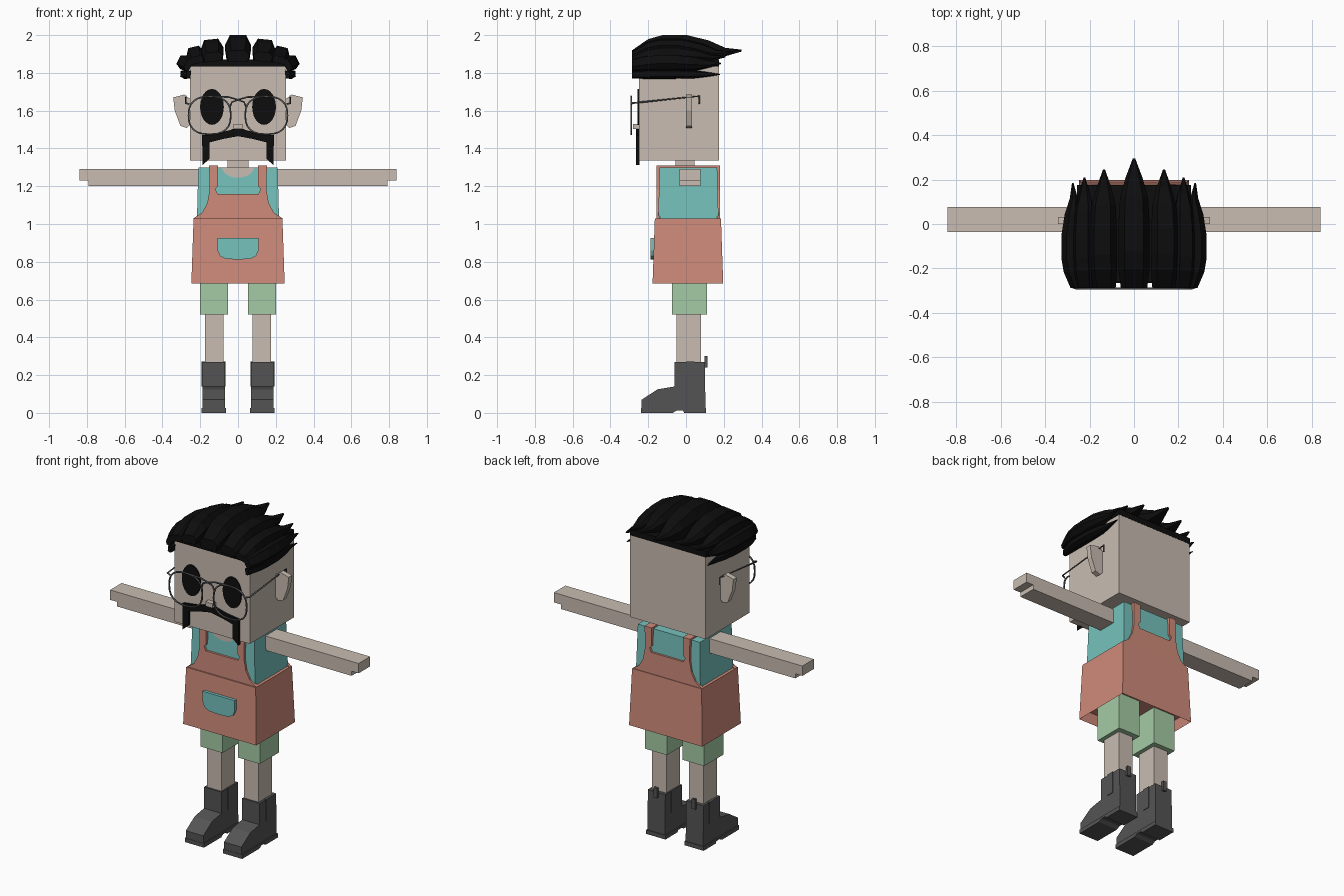
import bpy, bmesh, math
from mathutils import Vector

cube = bpy.data.objects.get("Cube")
if cube:
    bpy.data.objects.remove(cube, do_unlink=True)


def material(name, *rgb):
    lin = [((c / 255 + 0.055) / 1.055) ** 2.4 if c > 10 else c / 3295 for c in rgb] + [1]
    m = bpy.data.materials.new(name)
    m.use_nodes = True
    m.diffuse_color = lin
    m.node_tree.nodes["Principled BSDF"].inputs["Base Color"].default_value = lin
    return m


SKIN = material("skin", 200, 188, 177)
TEAL = material("teal cloth", 118, 194, 189)
CORAL = material("coral apron", 207, 139, 122)
GREEN = material("green shorts", 165, 203, 165)
BOOT = material("dark grey leather", 85, 84, 84)
BLACK = material("black", 13, 13, 13)
WIRE = material("grey wire", 88, 88, 90)
SIDES = (("left", 1), ("right", -1))


def finish(name, bm, mat):
    bmesh.ops.recalc_face_normals(bm, faces=bm.faces)
    me = bpy.data.meshes.new(name)
    bm.to_mesh(me)
    bm.free()
    me.materials.append(mat)
    ob = bpy.data.objects.new(name, me)
    bpy.context.collection.objects.link(ob)
    return ob


def loft(name, rings, mat):
    """Skin equal-length rings of points and cap both ends."""
    bm = bmesh.new()
    rows = [[bm.verts.new(p) for p in ring] for ring in rings]
    n = len(rows[0])
    for a, b in zip(rows, rows[1:]):
        for i in range(n):
            j = (i + 1) % n
            bm.faces.new((a[i], a[j], b[j], b[i]))
    bm.faces.new(rows[0])
    bm.faces.new(rows[-1])
    return finish(name, bm, mat)


def box(name, x, y, z, mat, flare=0):
    """Box from ranges; flare widens the bottom."""
    def ring(h, f):
        return [(x[0] - f, y[0] - f, h), (x[1] + f, y[0] - f, h),
                (x[1] + f, y[1] + f, h), (x[0] - f, y[1] + f, h)]
    return loft(name, [ring(z[0], flare), ring(z[1], 0)], mat)


def plate(name, outline, y, mat):
    """Extrude an x-z outline along y."""
    return loft(name, [[(px, d, pz) for px, pz in outline] for d in y], mat)


def mirrored(half):
    return half + [(-x, z) for x, z in reversed(half) if x > 0]


def oval(cx, cz, rx, rz, n=24, power=1):
    pts = []
    for i in range(n):
        c, s = math.cos(math.tau * i / n), math.sin(math.tau * i / n)
        pts.append((cx + rx * math.copysign(abs(c) ** power, c),
                    cz + rz * math.copysign(abs(s) ** power, s)))
    return pts


def wire(name, points, closed=False):
    cu = bpy.data.curves.new(name, "CURVE")
    cu.dimensions = "3D"
    cu.bevel_depth = 0.005
    cu.bevel_resolution = 1
    cu.use_fill_caps = True
    sp = cu.splines.new("POLY")
    sp.points.add(len(points) - 1)
    for p, co in zip(sp.points, points):
        p.co = (*co, 1)
    sp.use_cyclic_u = closed
    cu.materials.append(WIRE)
    ob = bpy.data.objects.new(name, cu)
    bpy.context.collection.objects.link(ob)


# Head and torso
box("head", (-.255, .255), (-.25, .175), (1.335, 1.84), SKIN)
box("neck", (-.055, .055), (-.055, .045), (1.28, 1.34), SKIN)
box("shirt", (-.21, .21), (-.14, .165), (1.0, 1.3), TEAL, .008)
plate("neckline", [p for p in oval(0, 1.3, .085, .055) if p[1] < 1.3005], (-.143, -.135), SKIN)

# Apron skirt with a hollow underside
apron = box("apron_skirt", (-.235, .235), (-.165, .185), (.685, 1.03), CORAL, .012)
bm = bmesh.new()
bm.from_mesh(apron.data)
under = min(bm.faces, key=lambda f: f.calc_center_median().z)
bmesh.ops.inset_region(bm, faces=[under], thickness=.02)
bmesh.ops.translate(bm, verts=under.verts[:], vec=(0, 0, .06))
bm.to_mesh(apron.data)
bm.free()

# Bib on both sides, joined by shoulder straps
bib = mirrored([(0, 1.02), (.235, 1.02), (.235, 1.03), (.19, 1.06), (.163, 1.11),
                (.15, 1.18), (.153, 1.31), (.105, 1.31), (.105, 1.2), (.12, 1.185),
                (.108, 1.16), (0, 1.16)])
plate("front_bib", bib, (-.157, -.138), CORAL)
plate("back_bib", bib, (.163, .181), CORAL)
plate("pocket", mirrored([(0, .925), (.108, .925), (.108, .86), (.095, .83), (.065, .815),
                          (0, .812)]), (-.187, -.16), TEAL)

boot_profile = [(-.235, .02), (-.235, .07), (-.15, .125), (-.06, .14), (-.06, .27),
                (.1, .27), (.103, .02)]
sole_profile = [(-.237, 0), (-.237, .025), (.107, .025), (.107, 0), (-.01, 0),
                (-.015, .012), (-.05, .012), (-.07, 0)]

for side, s in SIDES:
    def span(a, b):
        return sorted((s * a, s * b))

    box(side + "_strap", span(.105, .153), (-.157, .181), (1.295, 1.31), CORAL)
    # Arm with the fingers reaching past the palm
    box(side + "_arm", span(.2, .84), (-.035, .076), (1.23, 1.29), SKIN)
    box(side + "_lower_arm", span(.2, .792), (-.035, .076), (1.202, 1.231), SKIN)
    # Leg and boot
    box(side + "_short", span(.052, .2), (-.075, .11), (.52, .75), GREEN)
    box(side + "_leg", span(.077, .175), (-.05, .08), (.25, .53), SKIN)
    for part, prof, xr in (("boot", boot_profile, (.07, .188)),
                           ("sole", sole_profile, (.064, .194))):
        loft(f"{side}_{part}", [[(s * x, y, z) for y, z in prof] for x in xr], BOOT)
    box(side + "_boot_panel", span(.066, .192), (0, .045), (.14, .272), BOOT)
    box(side + "_boot_tab", span(.117, .141), (.098, .113), (.24, .3), BOOT)
    # Face
    plate(side + "_ear", [(s * x, z) for x, z in [
        (.25, 1.66), (.285, 1.685), (.343, 1.67), (.335, 1.6), (.305, 1.52), (.272, 1.508),
        (.25, 1.53)]], (0, .032), SKIN)
    plate(side + "_eye", oval(s * .138, 1.62, .063, .095), (-.256, -.248), BLACK)
    # Glasses
    wire(side + "_rim", [(x, -.29, z) for x, z in oval(s * .15, 1.575, .112, .1, 24, .8)], True)
    wire(side + "_temple", [(s * .258, -.29, 1.635), (s * .277, -.285, 1.64),
                            (s * .277, .07, 1.677), (s * .277, .07, 1.635)])

wire("bridge", [(x, -.29, z) for x, z in [(-.045, 1.61), (-.033, 1.645), (0, 1.657),
                                          (.033, 1.645), (.045, 1.61)]])
wire("brow_bar", [(x, -.29, z) for x, z in [(-.15, 1.675), (-.05, 1.672), (0, 1.658),
                                            (.05, 1.672), (.15, 1.675)]])
box("nose", (-.025, .025), (-.28, -.24), (1.503, 1.53), SKIN)
plate("moustache", mirrored([(0, 1.512), (.05, 1.495), (.1, 1.482), (.19, 1.47), (.188, 1.312),
                             (.15, 1.345), (.15, 1.432), (.08, 1.45), (0, 1.465)]),
      (-.265, -.245), BLACK)

# Hair: swept-back locks over a thin cap
box("hair_cap", (-.257, .257), (-.262, .176), (1.835, 1.872), BLACK)
SECTION = [(-.85, 0), (.85, 0), (1, .6), (.62, 1), (-.62, 1), (-1, .6)]
SWEEP = [(0, 0, .42, .85), (.15, 0, .85, 1), (.28, 0, 1, 1), (.5, 0, 1, 1),
         (.7, .04, .8, .9), (.85, .2, .52, .55), (1, .38, .45, .08)]


def lock(name, x, z, roll, half, height, tip, s=1):
    a = math.radians(roll)
    u, v = Vector((math.cos(a), 0, -math.sin(a))), Vector((math.sin(a), 0, math.cos(a)))
    rings = []
    for t, low, high, w in SWEEP:
        ring = []
        for p, q in SECTION:
            co = Vector((x, -.287 + t * (tip + .287), z))
            co += u * (p * half * w) + v * (height * (low + (high - low) * q))
            co.x *= s
            ring.append(co)
        rings.append(ring)
    loft(name, rings, BLACK)


lock("middle_lock", 0, 1.86, 0, .07, .14, .295)
for side, s in SIDES:
    lock(side + "_inner_lock", .13, 1.86, 6, .06, .118, .245, s)
    lock(side + "_outer_lock", .215, 1.85, 13, .046, .09, .21, s)
    lock(side + "_corner_lock", .248, 1.835, 62, .04, .076, .185, s)
    lock(side + "_temple_lock", .25, 1.79, 85, .024, .055, .18, s)
